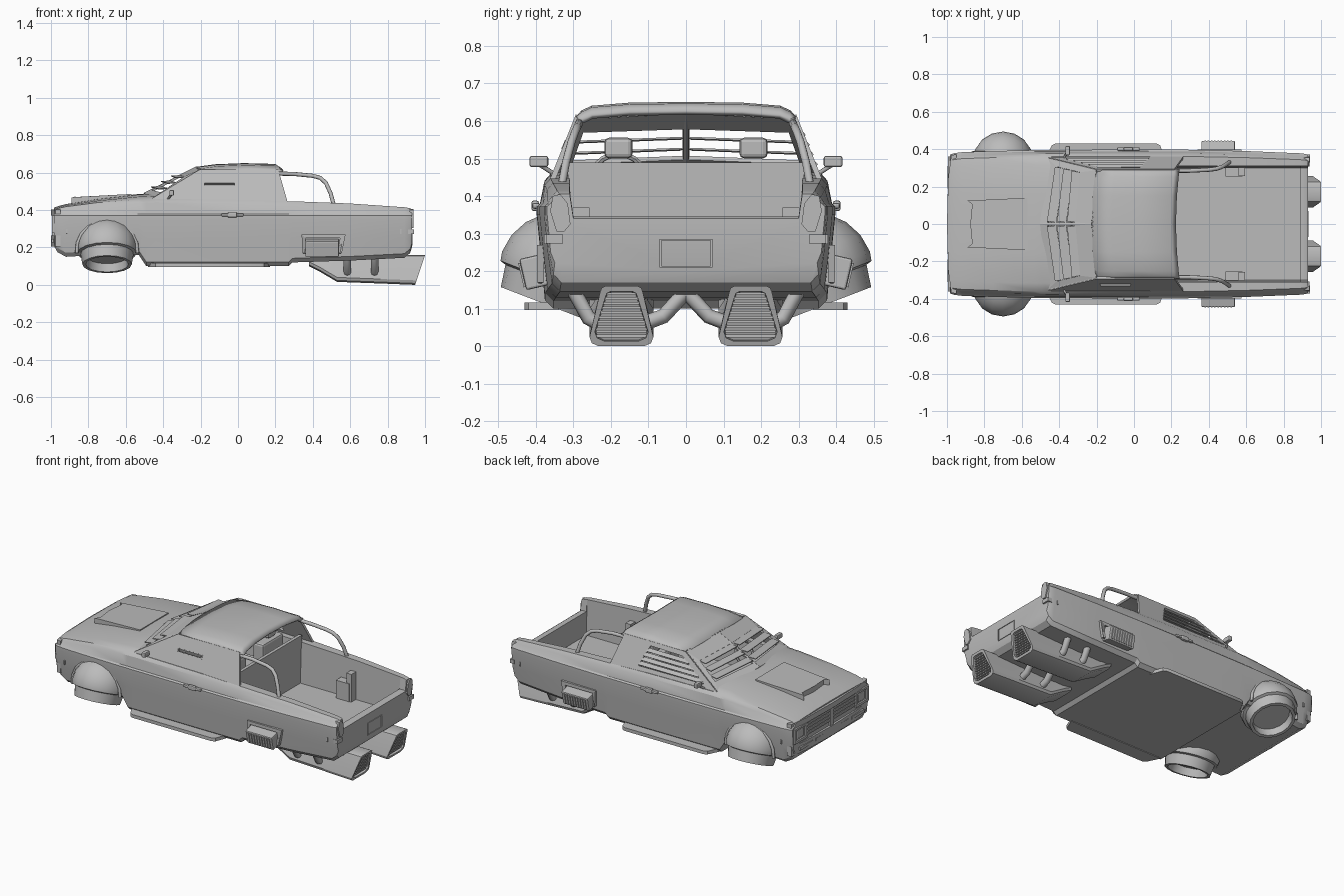
import bpy, bmesh, math
from mathutils import Matrix, Vector

cube = bpy.data.objects.get("Cube")
if cube:
    bpy.data.objects.remove(cube)

GREY = (0.5, 0.5, 0.5, 1)
paint = bpy.data.materials.new("grey paint")
paint.use_nodes = True
paint.diffuse_color = GREY
paint.node_tree.nodes["Principled BSDF"].inputs["Base Color"].default_value = GREY


# ---- helpers ----
def finish(name, bm, mirror=False, solid=0, angle=30):
    bmesh.ops.remove_doubles(bm, verts=bm.verts, dist=0.0001)
    bmesh.ops.recalc_face_normals(bm, faces=bm.faces)
    me = bpy.data.meshes.new(name)
    bm.to_mesh(me)
    bm.free()
    me.materials.append(paint)
    for p in me.polygons:
        p.use_smooth = angle > 0
    me.set_sharp_from_angle(angle=math.radians(angle))
    ob = bpy.data.objects.new(name, me)
    bpy.context.collection.objects.link(ob)
    if solid:
        m = ob.modifiers.new("thickness", 'SOLIDIFY')
        m.thickness, m.offset = solid, 0
    if mirror:
        m = ob.modifiers.new("mirror", 'MIRROR')
        m.use_axis = (False, True, False)
    return ob


def loft(name, rings, closed=True, caps=True, **kw):
    bm = bmesh.new()
    rows = [[bm.verts.new(p) for p in r] for r in rings]
    n = len(rows[0])
    for a, b in zip(rows, rows[1:]):
        for i in range(n if closed else n - 1):
            j = (i + 1) % n
            bm.faces.new((a[i], a[j], b[j], b[i]))
    if caps:
        bm.faces.new(rows[0])
        bm.faces.new(rows[-1])
    return finish(name, bm, **kw)


def boxes(name, items, mirror=False, bevel=0.0):
    """items: (centre, size) or (centre, size, tilt about x in degrees)"""
    bm = bmesh.new()
    for c, s, *tilt in items:
        rot = Matrix.Rotation(math.radians(tilt[0] if tilt else 0), 4, 'X')
        bmesh.ops.create_cube(bm, size=1, matrix=Matrix.Translation(c) @ rot @ Matrix.Diagonal((*s, 1)))
    ob = finish(name, bm, mirror, angle=0)
    if bevel:
        m = ob.modifiers.new("bevel", 'BEVEL')
        m.width, m.segments = bevel, 2
    return ob


def plates(name, quads, solid=0.006, mirror=False):
    bm = bmesh.new()
    for q in quads:
        bm.faces.new([bm.verts.new(p) for p in q])
    return finish(name, bm, mirror, solid, angle=0)


def frame(name, outer, inner, solid=0.014, mirror=False):
    n = len(outer)
    return plates(name, [(outer[i], outer[(i + 1) % n], inner[(i + 1) % n], inner[i]) for i in range(n)], solid, mirror)


def prism(name, pts, z0, z1, mirror=False):
    return loft(name, [[(x, y, z) for x, y in pts] for z in (z0, z1)], mirror=mirror)


def tubes(name, paths, r):
    cu = bpy.data.curves.new(name, 'CURVE')
    cu.dimensions, cu.bevel_depth, cu.bevel_resolution, cu.use_fill_caps = '3D', r, 2, True
    for pts in paths:
        for side_sign in (1, -1):
            sp = cu.splines.new('POLY')
            sp.points.add(len(pts) - 1)
            for p, (x, y, z) in zip(sp.points, pts):
                p.co = (x, y * side_sign, z, 1)
    cu.materials.append(paint)
    bpy.context.collection.objects.link(bpy.data.objects.new(name, cu))


def lerp(a, b, t):
    return tuple(Vector(a).lerp(Vector(b), t))


# ---- body: one loft with hood, open cabin, open bed and tailgate ----
def section(x, w, zb, zs, kind, zc):
    half = [(0, zb), (.89 * w, zb), (.945 * w, zb + .022), (.975 * w, .25), (w, .35), (w, .372),
            (.978 * w, .38), (.95 * w, zs - .018), (.91 * w, zs)]
    if kind == "hood":
        half += [(.8 * w, zs + .5 * (zc - zs)), (.4 * w, zs + .9 * (zc - zs)), (0, zc)]
    else:
        half += [(.31, zs), (.3, zc), (0, zc)]
    ring = half + [(-y, z) for y, z in half[-2:0:-1]]
    return [(x, y, z) for y, z in ring]


stations = [
    (-.985, .37, .21, .40, "hood", .412), (-.965, .378, .175, .408, "hood", .42),
    (-.92, .384, .15, .418, "hood", .432), (-.75, .39, .16, .44, "hood", .46),
    (-.53, .395, .16, .457, "hood", .486), (-.49, .395, .1, .458, "hood", .488),
    (-.44, .396, .1, .46, "hood", .49), (-.44, .396, .1, .46, "open", .2),
    (0, .398, .1, .455, "open", .2), (.27, .397, .1, .447, "open", .2),
    (.29, .397, .12, .447, "open", .2), (.6, .39, .13, .435, "open", .2),
    (.89, .378, .145, .415, "open", .2), (.89, .378, .145, .415, "open", .345),
    (.92, .374, .17, .41, "open", .345), (.93, .37, .2, .405, "open", .34)]
loft("body_shell", [section(*s) for s in stations])
boxes("cab_back_panel", [((.205, 0, .345), (.02, .63, .29))])


# ---- cab ----
def side(x, z, s=1):
    return (x, s * (.357 - .4 * (z - .44)), z)


outer = [(-.47, .452), (-.2, .615), (.215, .615), (.265, .44)]
window = [(-.36, .478), (-.19, .588), (.03, .592), (.08, .475)]
slit = [(-.18, .529), (-.18, .544), (-.02, .544), (-.02, .529)]
frame("left_cab_side", [side(*p) for p in outer], [side(*p) for p in window])
frame("right_cab_side", [side(*p, -1) for p in outer], [side(*p, -1) for p in slit])
frame("right_slit_rim", [side(x, z, -1.02) for x, z in [(-.185, .525), (-.185, .548), (-.015, .548), (-.015, .525)]],
      [side(*p, -1.02) for p in slit], .006)

slats = []
for i in range(4):
    z = .492 + .026 * i
    x0, x1 = -.37 + 1.55 * (z - .475), .085 - .4 * (z - .475)
    slats.append([side(x0, z + .008), side(x1, z + .008), side(x1, z - .009, 1.03), side(x0 - .02, z - .009, 1.03)])
plates("left_window_slats", slats, .005)

# roof, thickened evenly
roof = []
for x, z in [(-.225, .624), (-.12, .638), (.03, .644), (.195, .64), (.22, .622)]:
    half = [(.29, .605), (.275, z - .022), (.25, z - .01), (.15, z - .002), (0, z)]
    roof.append([(x + .02 * (abs(y) / .29) ** 2, y, h) for y, h in half + [(-y, h) for y, h in half[-2::-1]]])
loft("roof", roof, closed=False, caps=False, solid=.014, angle=50)

# windscreen frame halves, deep header above and overlapping slats
ws = [(-.5, 0, .487), (-.46, .35, .455), (-.2, .287, .612), (-.225, 0, .626)]
wi = [(-.46, .008, .502), (-.41, .305, .49), (-.285, .275, .574), (-.31, .008, .583)]
frame("windscreen_frame", ws, wi, .012, mirror=True)
flaps = []
for i in range(3):
    t = .3 + .36 * i
    a, b = lerp(wi[0], wi[3], t), lerp(wi[1], wi[2], t)
    flaps.append([a, b, (b[0] - .05, b[1] + .01, b[2] - .003), (a[0] - .05, a[1] + .006, a[2] - .003)])
plates("windscreen_slats", flaps, .005, mirror=True)
boxes("rivets", [(lerp(p, q, (i + .5) / 12), (.007, .007, .015)) for p, q in (ws[1:3], ws[2:4]) for i in range(12)],
      mirror=True)

# cabin fittings
boxes("seats", [((.08, .18, .37), (.07, .2, .24)), ((-.05, .18, .25), (.24, .2, .1)),
                ((.09, .18, .528), (.04, .075, .055))], mirror=True, bevel=.012)
boxes("dashboard", [((-.39, 0, .42), (.12, .64, .1))], bevel=.02)
bpy.ops.mesh.primitive_torus_add(major_radius=.07, minor_radius=.008, major_segments=20, minor_segments=6,
                                 location=(-.27, -.18, .448), rotation=(0, math.radians(-65), 0))
wheel = bpy.context.object
wheel.name = "steering_wheel"
wheel.data.materials.append(paint)

# ---- hood scoop with notched front ----
low, high = [], []
for x, y, z in [(-.57, .14, .486), (-.89, .125, .468), (-.865, .105, .47), (-.875, 0, .473)]:
    low.append((x, y, .42))
    high.append((x, y, z))
for r in (low, high):
    r += [(x, -y, z) for x, y, z in r[-2::-1]]
loft("hood_scoop", [low, high])

# ---- nose: lip, bumper, grille bars and lamps ----
bow = [(-.95, -.372), (-.977, -.368), (-.993, -.25), (-1, 0), (-.993, .25), (-.977, .368), (-.95, .372)]
prism("hood_lip", bow, .372, .404)
prism("front_bumper", bow, .205, .265)
boxes("grille_bars", [((-.985, 0, z), (.012, .46, .008)) for z in (.295, .315, .335, .355)]
      + [((-.985, 0, .32), (.02, .03, .11))])
lamp = [(-.987, y, z) for y, z in [(.235, .28), (.235, .372), (.36, .372), (.36, .28)]]
hole = [(-.987, y, z) for y, z in [(.255, .295), (.255, .36), (.34, .36), (.34, .295)]]
frame("headlamp_rims", lamp, hole, .016, mirror=True)
boxes("headlamps", [((-.985, .2975, .327), (.012, .07, .05))], mirror=True, bevel=.005)
boxes("bumper_slots", [((-.992, y, .236), (.012, .12, .018)) for y in (.1, .25)], mirror=True)
boxes("side_markers", [((-.915, .38, .285), (.008, .01, .025)), ((.87, .373, .285), (.008, .01, .025))], mirror=True)

# ---- tail: lamps, bumper blocks and plate surround ----
hexa = [(.335, .405), (.315, .38), (.308, .325), (.325, .305), (.345, .305), (.362, .36), (.355, .4)]
loft("tail_lamps", [[(x, y, z) for y, z in hexa] for x in (.91, .938)], mirror=True)
boxes("tail_bumper_blocks", [((.925, .35, .285), (.03, .045, .024))], mirror=True)
rim = [(.931, y, z) for y, z in [(-.07, .21), (-.07, .285), (.07, .285), (.07, .21)]]
frame("plate_surround", rim, [(x, y * .94, .2475 + (z - .2475) * .9) for x, y, z in rim], .006)

# ---- sides: handles, mirrors, running boards ----
boxes("door_handles", [((-.03, .4, .374), (.12, .02, .016)), ((-.03, .402, .374), (.05, .02, .028))], True, .006)
boxes("mirrors", [((-.355, .392, .492), (.025, .05, .03))], mirror=True, bevel=.006)
tubes("mirror_arms", [[(-.375, .35, .458), (-.355, .392, .485)]], .006)
prism("running_boards", [(-.48, .34), (-.44, .42), (-.42, .43), (.12, .43), (.14, .42), (.17, .34)], .096, .116, True)

# ---- side vents ----
boxes("side_vents", [((.45, .403, .198), (.18, .066, .085), -13)], mirror=True, bevel=.006)
boxes("vent_ribs", [((.38 + .0175 * i, .435, .19), (.008, .01, .066), -13) for i in range(9)], mirror=True)
frame("vent_surrounds", [(x, .388, z) for x, z in [(.345, .17), (.34, .27), (.575, .27), (.555, .17)]],
      [(x, .388, z) for x, z in [(.365, .165), (.36, .25), (.545, .25), (.535, .165)]], .018, True)

# ---- front lift pods ----
profile = [(.163 * math.sin(a), .163 * math.cos(a)) for a in (math.pi / 2 * i / 5 for i in range(1, 6))]
profile += [(.158, -.025), (.142, -.03), (.132, -.09), (.114, -.09), (.108, -.045)]
tilt = Matrix.Translation((-.7, .338, .194)) @ Matrix.Rotation(math.radians(21), 4, 'X')
angles = [2 * math.pi * i / 16 for i in range(16)]
loft("front_pods", [[tilt @ Vector((r * math.cos(a), r * math.sin(a), h)) for a in angles] for r, h in profile],
     mirror=True, angle=40)
arc = [math.radians(-5 + 19 * i) for i in range(11)]
tubes("wheel_arch_lips", [[(-.7 + .163 * math.cos(a), .38, .185 + .16 * math.sin(a)) for a in arc]], .009)


# ---- rear thrusters ----
def duct(x, top, bot, inset=0, lean=0):
    t, b = .057 - inset, .085 - inset
    top, bot = top - inset, bot + inset
    half = [(t - .014, top), (t - .004, top - .005), (t, top - .016), (b, bot + .024), (b - .006, bot + .008), (b - .024, bot)]
    pts = half + [(-y, z) for y, z in half[::-1]]
    return [(x + lean * (z - .16), .172 + y, z) for y, z in pts]


loft("thrusters", [duct(.38, .158, .1), duct(.43, .16, .075), duct(.53, .16, .016), duct(.8, .16, .006),
                   duct(1, .16, 0, 0, .33), duct(1, .16, 0, .014, .33), duct(.96, .16, 0, .016, .33)], mirror=True)
ribs = []
for i in range(10):
    z = .027 + .0125 * i
    ribs.append(((.98 + .33 * (z - .16), .172, z), (.02, .138 - .36 * (z - .027), .007)))
boxes("thruster_grilles", ribs, mirror=True)
tubes("thruster_struts", [p for x in (.585, .73) for p in
                          ([(x, .23, .06), (x, .26, .075), (x, .3, .15)], [(x, .1, .065), (x, .06, .08), (x, .0, .145)])], .02)

# ---- bed: roll bars and cargo boxes ----
tubes("bed_rails", [[(.215, .285, .595), (.3, .285, .593), (.4, .29, .583), (.44, .295, .572),
                     (.47, .305, .545), (.495, .32, .49), (.51, .33, .435)]], .011)
boxes("bed_boxes", [((.535, .278, .255), (.09, .05, .11)), ((.575, .28, .285), (.035, .045, .17))], mirror=True)
